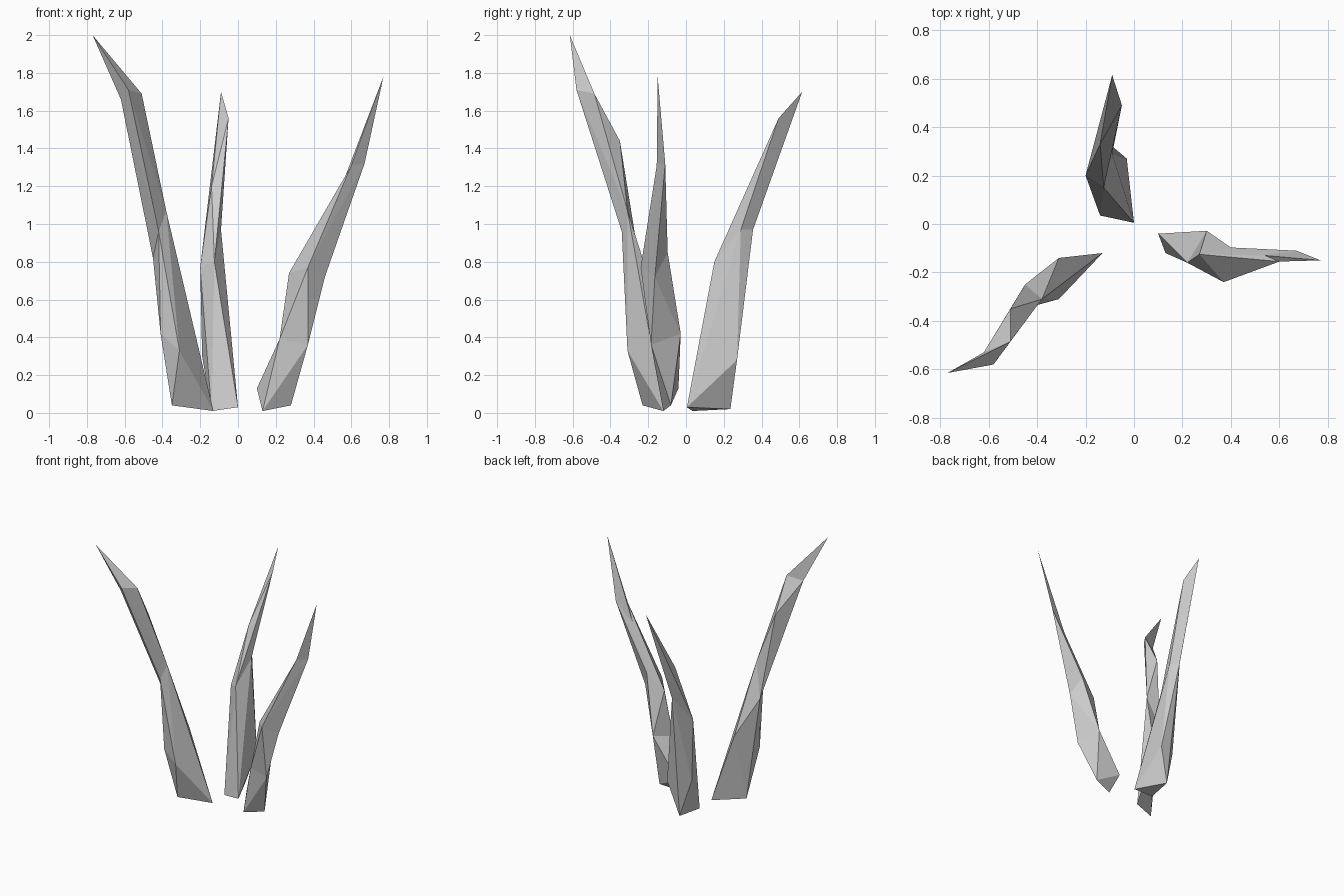
import bpy, bmesh

if "Cube" in bpy.data.objects:
    bpy.data.objects.remove(bpy.data.objects["Cube"])

# Each blade is a chain of faceted shards; neighbouring shards share a ring of points.


def shard_faces(points):
    """Faces of the hull around the points, as tuples of points."""
    bm = bmesh.new()
    index = {}
    for p in points:
        index[bm.verts.new(p)] = p
    bmesh.ops.convex_hull(bm, input=list(bm.verts))
    faces = [tuple(index[v] for v in f.verts) for f in bm.faces]
    bm.free()
    return faces


def blade(name, *rings):
    """rings: ring, between-points, ring, between-points, ring ..."""
    faces = []
    for i in range(0, len(rings) - 1, 2):
        faces += shard_faces(rings[i] + rings[i + 1] + rings[i + 2])
    keys = [frozenset(f) for f in faces]
    # drop the hidden walls where two shards meet
    faces = [f for f, k in zip(faces, keys) if keys.count(k) == 1]
    bm = bmesh.new()
    verts = {}
    for f in faces:
        bm.faces.new([verts.setdefault(p, None) or verts.update({p: bm.verts.new(p)}) or verts[p]
                      for p in f])
    bmesh.ops.recalc_face_normals(bm, faces=list(bm.faces))
    mesh = bpy.data.meshes.new(name)
    bm.to_mesh(mesh)
    bm.free()
    bpy.context.collection.objects.link(bpy.data.objects.new(name, mesh))


# Tall blade leaning left and forward
blade("left_blade",
      [(-.13, -.12, .01), (-.35, -.23, .04)],
      [(-.31, -.31, .33), (-.41, -.305, .42), (-.31, -.14, .54)],
      [(-.38, -.31, 1.07), (-.42, -.34, .96), (-.45, -.25, .82)],
      [(-.51, -.35, 1.44)],
      [(-.51, -.485, 1.69), (-.58, -.58, 1.71), (-.62, -.53, 1.66)],
      [],
      [(-.77, -.615, 2.0)])

# Blade leaning right
blade("right_blade",
      [(.10, -.04, .13), (.13, -.12, .01), (.28, -.08, .04)],
      [],
      [(.22, -.16, .39), (.37, -.185, .36), (.30, -.028, .42)],
      [],
      [(.37, -.24, .77), (.27, -.125, .74), (.46, -.165, .72), (.40, -.097, .85)],
      [],
      [(.54, -.13, 1.18), (.60, -.155, 1.31), (.67, -.11, 1.32)],
      [],
      [(.77, -.15, 1.78)])

# Blade leaning back
blade("back_blade",
      [(0, .005, .03), (-.14, .035, .01), (-.11, .235, .02)],
      [(-.03, .27, .28), (-.19, .20, .30)],
      [(-.20, .20, .77), (-.125, .15, .80), (-.09, .29, .97), (-.13, .355, .97)],
      [(-.14, .33, 1.20), (-.05, .49, 1.56)],
      [(-.09, .615, 1.70)])
